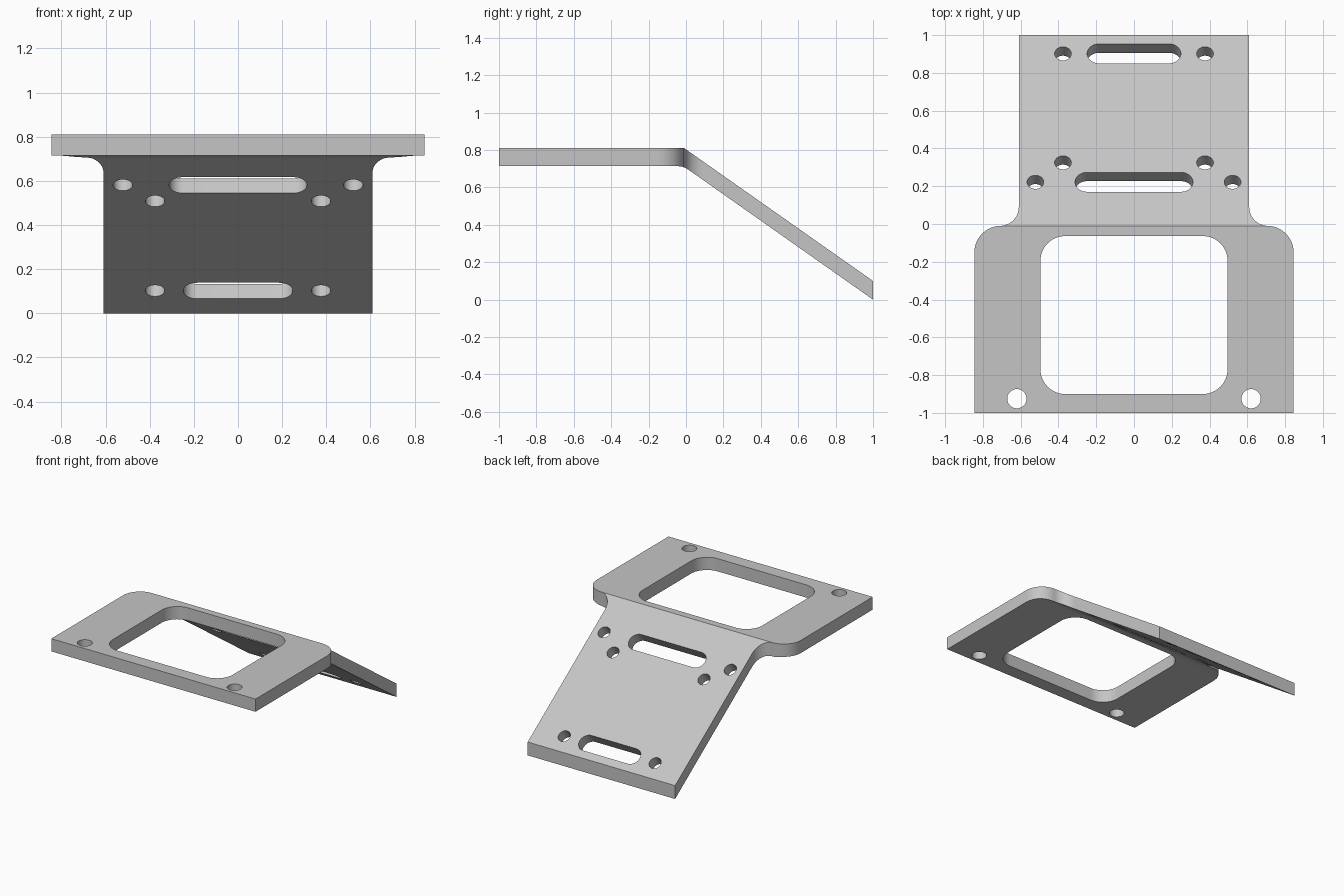
import bpy
import bmesh
from math import atan, cos, sin, pi, radians
from mathutils import Matrix, Vector

old = bpy.data.objects.get("Cube")
if old:
    bpy.data.objects.remove(old, do_unlink=True)

steel = bpy.data.materials.new("grey metal")
steel.use_nodes = True
steel.diffuse_color = (0.56, 0.56, 0.56, 1)
steel.node_tree.nodes["Principled BSDF"].inputs["Base Color"].default_value = steel.diffuse_color

SLOPE = atan(0.703)


def arc(cx, cy, r, start, end, steps=12):
    """Points on an arc, angles in degrees."""
    angles = [radians(start + (end - start) * i / steps) for i in range(steps + 1)]
    return [(cx + r * cos(a), cy + r * sin(a)) for a in angles]


def rounded_rect(hw, hh, r):
    """Rounded rectangle; hw == r or hh == r gives a slot or circle."""
    pts = []
    for sx, sy, a in ((1, 1, 0), (-1, 1, 90), (-1, -1, 180), (1, -1, 270)):
        for p in arc(sx * (hw - r), sy * (hh - r), r, a, a + 90):
            if not pts or (Vector(p) - Vector(pts[-1])).length > 1e-5:
                pts.append(p)
    if (Vector(pts[0]) - Vector(pts[-1])).length < 1e-5:
        pts.pop()
    return pts


def prism(name, pts, low, high, matrix=Matrix()):
    """Extrude a flat outline along local z from low to high."""
    bm = bmesh.new()
    face = bm.faces.new([bm.verts.new((x, y, low)) for x, y in pts])
    top = bmesh.ops.extrude_face_region(bm, geom=[face])["geom"]
    moved = [v for v in top if isinstance(v, bmesh.types.BMVert)]
    bmesh.ops.translate(bm, verts=moved, vec=(0, 0, high - low))
    bmesh.ops.transform(bm, matrix=matrix, verts=bm.verts)
    bmesh.ops.recalc_face_normals(bm, faces=bm.faces)
    mesh = bpy.data.meshes.new(name)
    bm.to_mesh(mesh)
    bm.free()
    mesh.materials.append(steel)
    obj = bpy.data.objects.new(name, mesh)
    bpy.context.collection.objects.link(obj)
    return obj


def carve(obj, cutter, operation="DIFFERENCE"):
    mod = obj.modifiers.new("cut", "BOOLEAN")
    mod.operation = operation
    mod.solver = "EXACT"
    mod.object = cutter
    cutter.hide_render = True
    bpy.context.view_layer.objects.active = obj
    bpy.ops.object.modifier_apply(modifier=mod.name)
    bpy.data.objects.remove(cutter, do_unlink=True)


# Bent plate: side profile in (y, z), extruded across x
profile = [(-1, 0.715), (-0.05, 0.715), (-0.02, 0.711), (0.002, 0.702), (0.02, 0.69),
           (1, 0), (1, 0.1), (-0.01, 0.81), (-1, 0.81)]
to_side = Matrix(((0, 0, 1, 0), (1, 0, 0, 0), (0, 1, 0, 0), (0, 0, 0, 1)))
plate = prism("bent_bracket_plate", profile, -1, 1, to_side)

# Plan outline: wide flange, rounded shoulders, narrow sloping tongue
half = [(0.845, -1.1)] + arc(0.705, -0.15, 0.14, 0, 90)
half += arc(0.71, 0.09, 0.1, 270, 180) + [(0.61, 1.1)]
outline = half + [(-x, y) for x, y in reversed(half)]
carve(plate, prism("outline_cutter", outline, -0.5, 1.5), "INTERSECT")

# Flange window and mounting holes
window = Matrix.Translation((0, -0.482, 0))
carve(plate, prism("window_cutter", rounded_rect(0.495, 0.418, 0.13), 0.5, 1, window))
for side in (-1, 1):
    place = Matrix.Translation((side * 0.62, -0.925, 0))
    carve(plate, prism("hole_cutter", rounded_rect(0.051, 0.051, 0.051), 0.5, 1, place))


# Slots and holes drilled square to the slope
def drill_slope(x, y, hw, r):
    z = 0.1 + (1 - y) * 0.703
    place = Matrix.Translation((x, y, z)) @ Matrix.Rotation(-SLOPE, 4, "X")
    carve(plate, prism("slope_cutter", rounded_rect(hw, r, r), -0.15, 0.1, place))


drill_slope(0, 0.222, 0.312, 0.063)
drill_slope(0, 0.902, 0.248, 0.063)
for side in (-1, 1):
    for x, y in ((0.522, 0.222), (0.376, 0.325), (0.376, 0.902)):
        drill_slope(side * x, y, 0.044, 0.044)

bpy.ops.object.select_all(action="DESELECT")
plate.select_set(True)
bpy.context.view_layer.objects.active = plate
bpy.ops.object.shade_smooth_by_angle(angle=radians(28))
